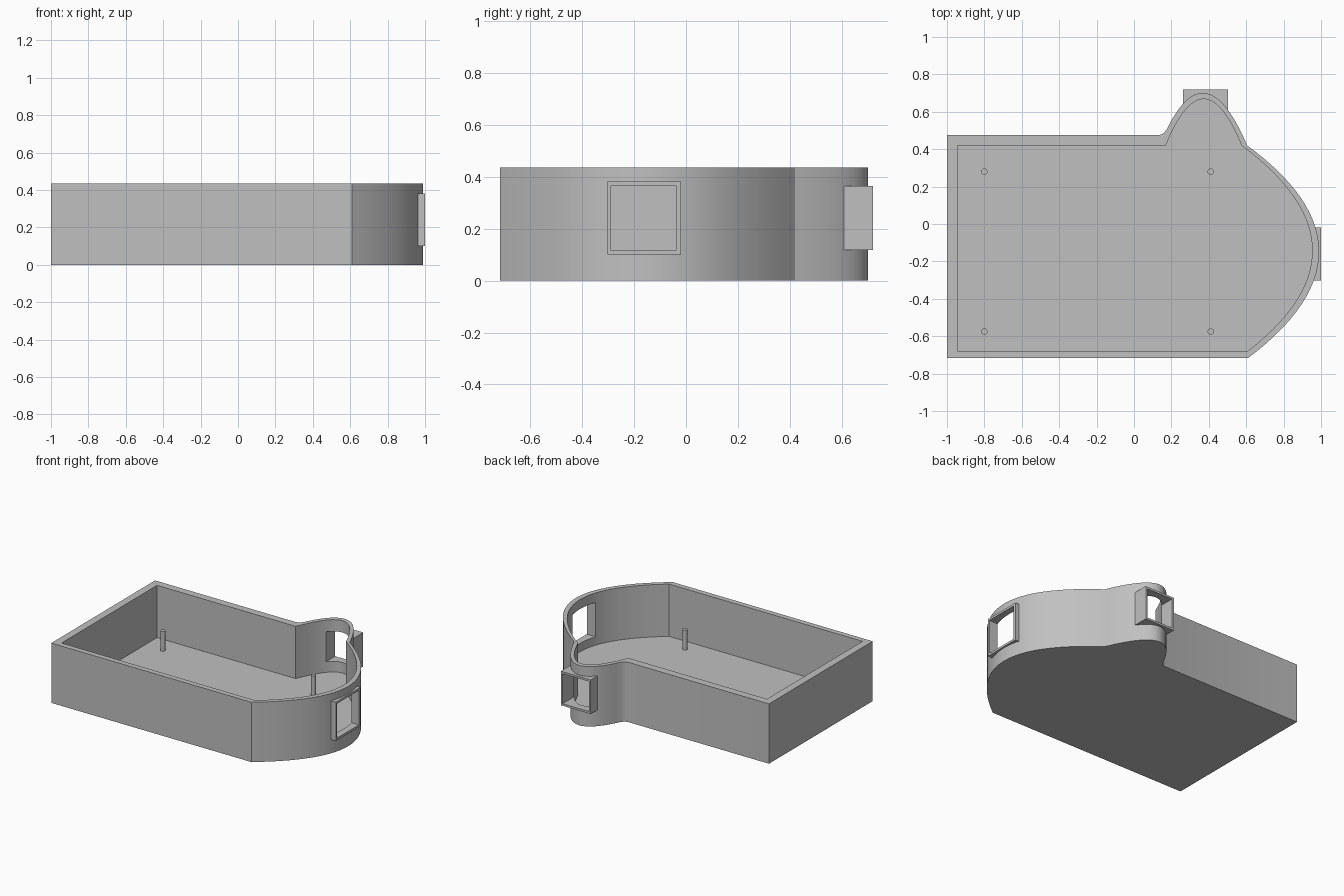
import bpy, bmesh
from mathutils import Vector

cube = bpy.data.objects.get("Cube")
if cube:
    bpy.data.objects.remove(cube, do_unlink=True)

grey = bpy.data.materials.new("plain_grey")
grey.use_nodes = True
grey.diffuse_color = (0.53, 0.53, 0.53, 1)
grey.node_tree.nodes["Principled BSDF"].inputs["Base Color"].default_value = grey.diffuse_color

HEIGHT, FLOOR = 0.435, 0.055


def parabola(start, mid, end, steps=28):
    """Points on the parabola through start, mid and end."""
    a, m, b = Vector(start), Vector(mid), Vector(end)
    c = 2 * m - (a + b) / 2
    ts = [i / steps for i in range(steps + 1)]
    return [a * (1 - t) ** 2 + c * 2 * t * (1 - t) + b * t * t for t in ts]


def prism(name, outline, z0, z1):
    """Solid with a flat outline between two heights."""
    bm = bmesh.new()
    base = bm.faces.new([bm.verts.new((p[0], p[1], z0)) for p in outline])
    top = bmesh.ops.extrude_face_region(bm, geom=[base])["geom"]
    verts = [g for g in top if isinstance(g, bmesh.types.BMVert)]
    bmesh.ops.translate(bm, vec=(0, 0, z1 - z0), verts=verts)
    bmesh.ops.recalc_face_normals(bm, faces=bm.faces)
    mesh = bpy.data.meshes.new(name)
    bm.to_mesh(mesh)
    bm.free()
    mesh.materials.append(grey)
    obj = bpy.data.objects.new(name, mesh)
    bpy.context.collection.objects.link(obj)
    return obj


def box(name, x, y, z):
    return prism(name, [(x[0], y[0]), (x[1], y[0]), (x[1], y[1]), (x[0], y[1])], *z)


def select(obj):
    bpy.ops.object.select_all(action="DESELECT")
    obj.select_set(True)
    bpy.context.view_layer.objects.active = obj


def cut(obj, cutter):
    select(obj)
    mod = obj.modifiers.new("cut", "BOOLEAN")
    mod.operation = "DIFFERENCE"
    mod.solver = "EXACT"
    mod.object = cutter
    bpy.ops.object.modifier_apply(modifier=mod.name)


# Outer wall outline, with a bulging end and a smaller side lobe
outer = [(-1, -0.717)]
outer += parabola((0.61, -0.717), (0.99, -0.145), (0.605, 0.42))
outer += parabola((0.605, 0.42), (0.3875, 0.699), (0.175, 0.506))[1:]
outer += [(0.162, 0.489), (0.15, 0.48), (0.13, 0.475), (-1, 0.475)]

# Inner cavity outline
inner = [(-0.945, -0.678)]
inner += parabola((0.61, -0.678), (0.953, -0.13), (0.575, 0.42))
inner += parabola((0.575, 0.42), (0.3725, 0.668), (0.17, 0.42))[1:]
inner += [(-0.945, 0.42)]

tray = prism("tray", outer, 0, HEIGHT)
cavity = prism("cavity_cutter", inner, FLOOR, HEIGHT + 0.1)

# Square port frames that stand proud of the curved walls
end_frame = box("end_port_frame", (0.9, 1.0), (-0.303, -0.02), (0.10, 0.382))
end_hole = box("end_hole_cutter", (0.8, 1.1), (-0.288, -0.038), (0.116, 0.366))
lobe_frame = box("lobe_port_frame", (0.263, 0.503), (0.57, 0.72), (0.117, 0.365))
lobe_hole = box("lobe_hole_cutter", (0.278, 0.488), (0.5, 0.8), (0.132, 0.35))

for frame, hole in ((end_frame, end_hole), (lobe_frame, lobe_hole)):
    cut(frame, tray)
    cut(frame, hole)

# Hollow the tray and open the ports
for cutter in (cavity, end_hole, lobe_hole):
    cut(tray, cutter)
for cutter in (cavity, end_hole, lobe_hole):
    bpy.data.objects.remove(cutter, do_unlink=True)

select(tray)
bpy.ops.object.shade_smooth_by_angle(angle=0.35)

# Mounting pegs on the floor
for side, x in (("right", -0.8), ("left", 0.41)):
    for end, y in (("front", -0.575), ("back", 0.28)):
        bpy.ops.mesh.primitive_cylinder_add(
            vertices=20, radius=0.017, depth=0.16, location=(x, y, 0.12))
        peg = bpy.context.object
        peg.name = f"{end}_{side}_peg"
        peg.data.materials.append(grey)
        bpy.ops.object.shade_smooth_by_angle(angle=0.5)
